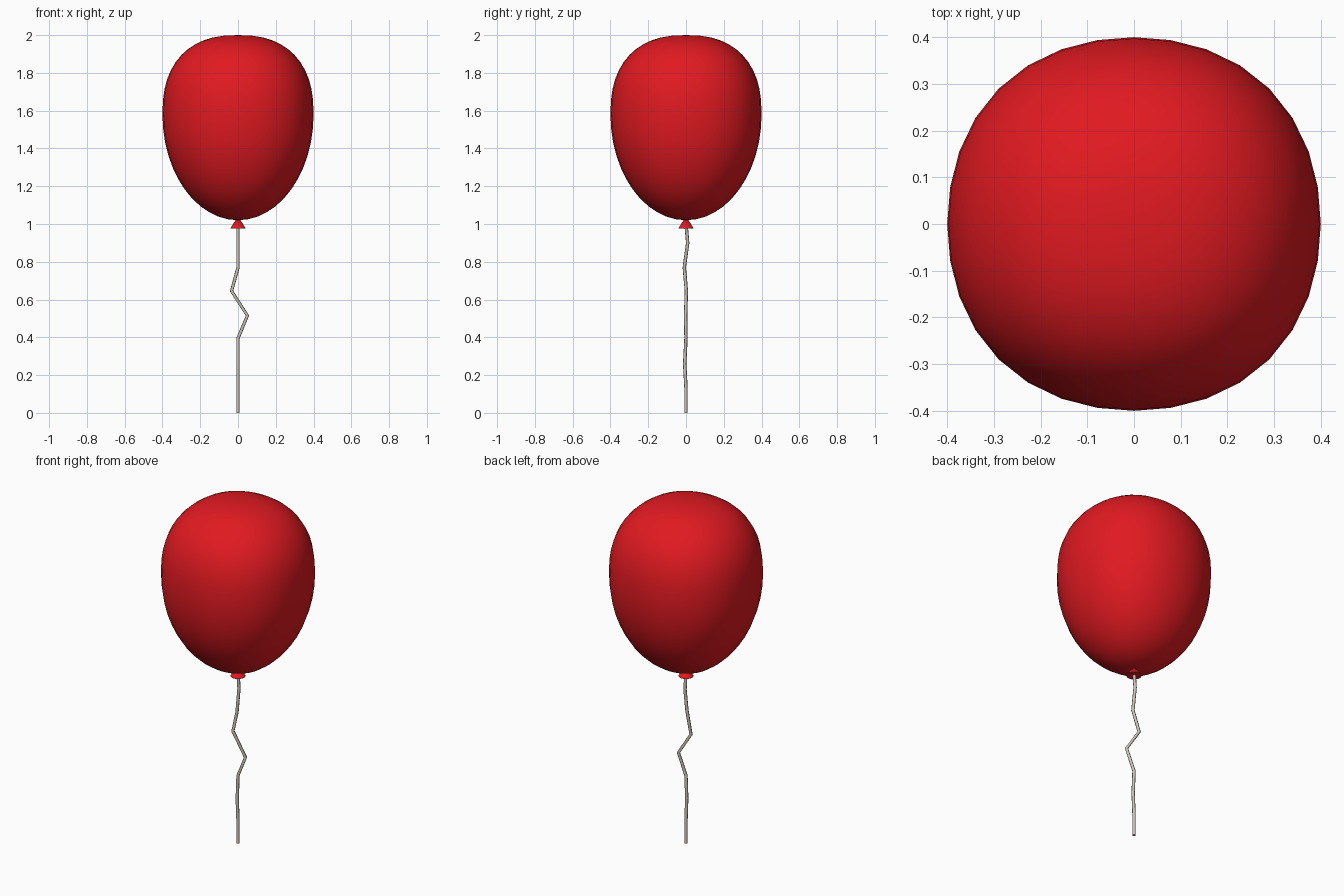
import bpy, bmesh
from math import sin, cos, pi

if "Cube" in bpy.data.objects:
    bpy.data.objects.remove(bpy.data.objects["Cube"])

SEG = 32


def material(name, color):
    m = bpy.data.materials.new(name)
    m.diffuse_color = (*color, 1)
    m.use_nodes = True
    m.node_tree.nodes["Principled BSDF"].inputs["Base Color"].default_value = m.diffuse_color
    return m


red = material("red_rubber", (0.75, 0.01, 0.015))
beige = material("string_beige", (0.6, 0.55, 0.48))


# Balloon profile: squarer dome above the widest ring, rounder taper below
def profile(t):
    n, h = (2.4, 0.42) if t > 0 else (2.0, 0.56)
    r = 0.4 * cos(t) ** (2 / n)
    z = 1.58 + h * abs(sin(t)) ** (2 / n) * (1 if t > 0 else -1)
    return r, z


# Balloon body: lathed rings, very slightly squared in plan
bm = bmesh.new()
rings = []
ROWS = 24
for i in range(1, ROWS):
    r, z = profile(-pi / 2 + pi * i / ROWS)
    ring = []
    for j in range(SEG):
        a = 2 * pi * j / SEG
        k = r * (1 + 0.0125 * (1 - cos(4 * a)))
        ring.append(bm.verts.new((k * cos(a), k * sin(a), z)))
    rings.append(ring)
bottom, top = bm.verts.new((0, 0, 1.02)), bm.verts.new((0, 0, 2.0))
for j in range(SEG):
    k = (j + 1) % SEG
    bm.faces.new((bottom, rings[0][k], rings[0][j]))
    bm.faces.new((top, rings[-1][j], rings[-1][k]))
    for lo, hi in zip(rings, rings[1:]):
        bm.faces.new((lo[j], lo[k], hi[k], hi[j]))
for f in bm.faces:
    f.smooth = True
mesh = bpy.data.meshes.new("balloon_body")
bm.to_mesh(mesh)
bm.free()
mesh.materials.append(red)
body = bpy.data.objects.new("balloon_body", mesh)
bpy.context.collection.objects.link(body)

# Tied knot: small flared cone under the balloon
bpy.ops.mesh.primitive_cone_add(vertices=SEG, radius1=0.04, radius2=0, depth=0.065,
                                location=(0, 0, 1.01))
knot = bpy.context.object
knot.name = "knot"
knot.data.materials.append(red)
bpy.ops.object.shade_smooth_by_angle()

# Kinked string
path = [(0, 0, 0), (0, 0, 0.13), (0, -0.007, 0.26), (0, 0, 0.395), (0.05, -0.002, 0.515),
        (-0.034, 0.002, 0.645), (0, -0.009, 0.77), (0, 0.009, 0.90), (0, 0, 1.0)]
curve = bpy.data.curves.new("string", 'CURVE')
curve.dimensions = '3D'
curve.bevel_depth = 0.009
curve.bevel_resolution = 2
curve.use_fill_caps = True
spline = curve.splines.new('POLY')
spline.points.add(len(path) - 1)
for p, co in zip(spline.points, path):
    p.co = (*co, 1)
curve.materials.append(beige)
string = bpy.data.objects.new("string", curve)
bpy.context.collection.objects.link(string)
